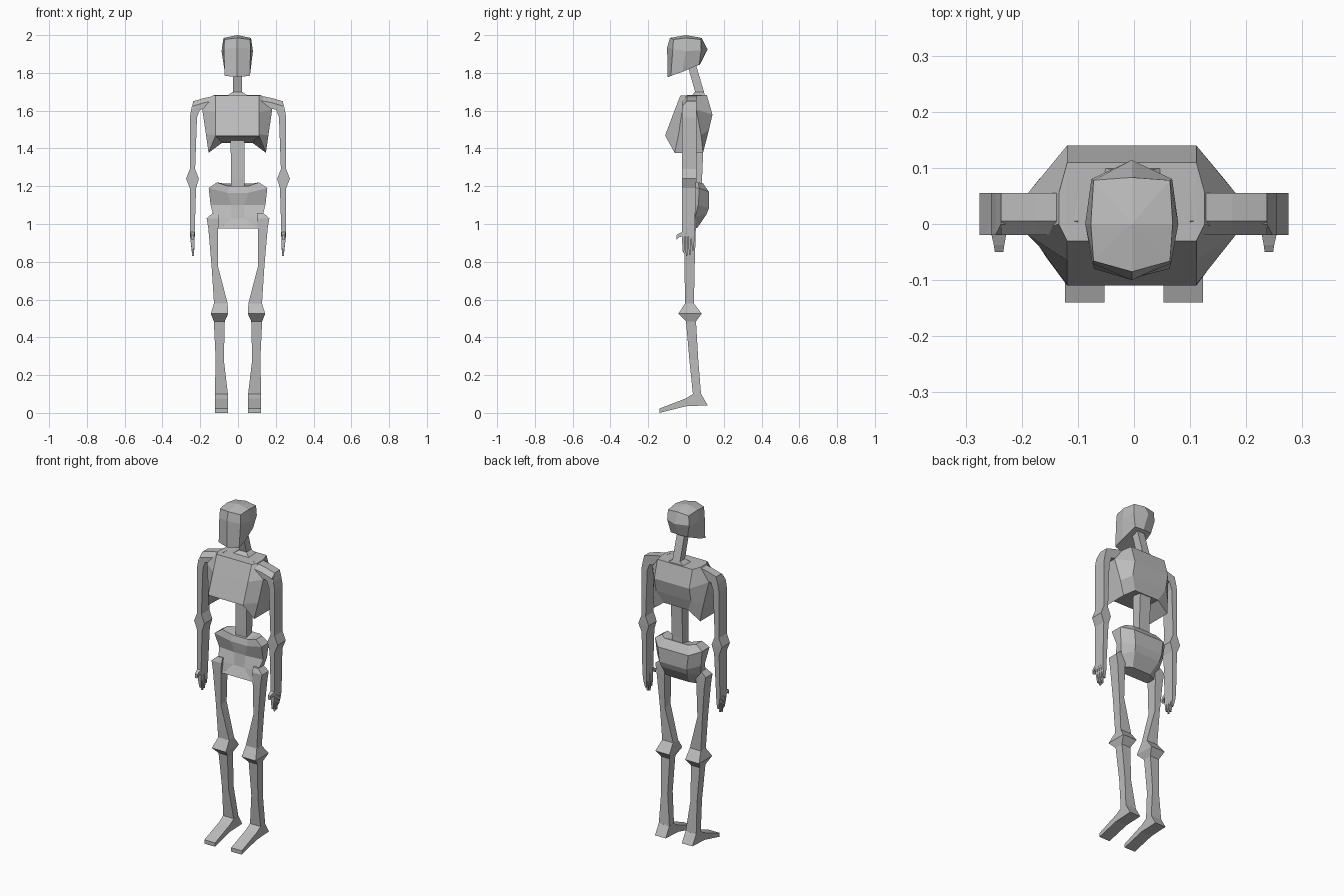
import bpy, bmesh

bone = bpy.data.materials.new("bone_grey")
bone.diffuse_color = (0.5, 0.5, 0.5, 1)


def loft(name, rings, sx=1, tip=None):
    """Skin matching rings of points; optional tip closes the last ring."""
    bm = bmesh.new()
    rows = [[bm.verts.new((x * sx, y, z)) for x, y, z in r] for r in rings]
    n = len(rows[0])
    for a, b in zip(rows, rows[1:]):
        for i in range(n):
            j = (i + 1) % n
            bm.faces.new((a[i], a[j], b[j], b[i]))

    def cap(r):
        if n == 8:
            for q in ((0, 1, 4, 5), (1, 2, 3, 4), (5, 6, 7, 0)):
                bm.faces.new([r[k] for k in q])
        else:
            bm.faces.new(r)

    cap(rows[0])
    if tip:
        t = bm.verts.new(tip)
        for i in range(n):
            bm.faces.new((rows[-1][i], rows[-1][(i + 1) % n], t))
    else:
        cap(rows[-1])
    bmesh.ops.recalc_face_normals(bm, faces=bm.faces)
    me = bpy.data.meshes.new(name)
    bm.to_mesh(me)
    bm.free()
    me.materials.append(bone)
    ob = bpy.data.objects.new(name, me)
    bpy.context.collection.objects.link(ob)
    return ob


def rect(z, x0, x1, y0, y1):
    return [(x0, y0, z), (x1, y0, z), (x1, y1, z), (x0, y1, z)]


def octo(front, side, back):
    """Eight-sided ring: front (x,y,z), side (x,y0,y1,z), back (x,y,z)."""
    xf, yf, zf = front
    xs, y0, y1, zs = side
    xb, yb, zb = back
    return [(-xf, yf, zf), (xf, yf, zf), (xs, y0, zs), (xs, y1, zs),
            (xb, yb, zb), (-xb, yb, zb), (-xs, y1, zs), (-xs, y0, zs)]


def skull_ring(f, fr, r, br, b):
    """Ring from centre front round to centre back, mirrored in x."""
    m = [(-x, y, z) for x, y, z in (br, r, fr)]
    return [(0, *f), fr, r, br, (0, *b)] + m


# Head
head = loft("head", [
    skull_ring((-0.097, 1.777), (0.067, -0.08, 1.785), (0.066, -0.02, 1.805),
               (0.055, 0.07, 1.845), (0.075, 1.845)),
    skull_ring((-0.1, 1.935), (0.07, -0.07, 1.925), (0.083, 0.0, 1.915),
               (0.072, 0.08, 1.92), (0.114, 1.925)),
    skull_ring((-0.085, 1.985), (0.068, -0.066, 1.977), (0.073, 0.0, 1.985),
               (0.068, 0.078, 1.977), (0.083, 1.985)),
], tip=(0, 0, 2.0))
head.location.x = -0.004

# Neck and spine
loft("neck", [rect(1.68, -0.055, 0.05, 0.03, 0.1),
              rect(1.70, -0.027, 0.022, 0.048, 0.095),
              rect(1.87, -0.027, 0.022, 0.0, 0.045)])
loft("spine", [rect(1.1, -0.036, 0.034, 0.03, 0.085),
               rect(1.24, -0.036, 0.034, 0.03, 0.085),
               rect(1.47, -0.04, 0.034, 0.035, 0.095)])

# Ribcage with arched lower rim
ribs = loft("ribcage", [
    octo((0.115, -0.11, 1.467), (0.152, -0.06, 0.09, 1.377), (0.08, 0.1, 1.43)),
    octo((0.115, -0.108, 1.475), (0.165, -0.04, 0.08, 1.47), (0.115, 0.122, 1.5)),
    octo((0.115, -0.065, 1.59), (0.185, -0.02, 0.055, 1.605), (0.115, 0.14, 1.58)),
    octo((0.115, -0.03, 1.68), (0.13, 0.0, 0.055, 1.68), (0.115, 0.11, 1.683)),
])
ribs.location.x = -0.004

# Pelvis: flared crest, pinched front, rounded back
loft("pelvis", [
    octo((0.10, -0.015, 0.975), (0.105, 0.0, 0.04, 0.975), (0.06, 0.06, 0.98)),
    octo((0.035, 0.01, 1.03), (0.13, 0.0, 0.05, 1.04), (0.085, 0.108, 1.05)),
    octo((0.035, 0.02, 1.10), (0.145, 0.03, 0.065, 1.10), (0.09, 0.122, 1.085)),
    octo((0.055, 0.01, 1.165), (0.155, 0.0, 0.07, 1.19), (0.10, 0.122, 1.17)),
    octo((0.05, 0.02, 1.20), (0.112, 0.01, 0.065, 1.22), (0.08, 0.09, 1.215)),
])

for side, sx in (("right", 1), ("left", -1)):
    # Shoulder bar
    loft(side + "_shoulder", [
        [(x, -0.02, z0), (x, -0.02, z1 - 0.025), (x, 0.005, z1),
         (x, 0.055, z1), (x, 0.055, z0)]
        for x, z0, z1 in ((0.10, 1.62, 1.682), (0.175, 1.61, 1.668), (0.237, 1.60, 1.65))
    ], sx)
    # Arm with elbow ridge
    loft(side + "_arm", [
        rect(0.935, 0.23, 0.255, -0.02, 0.045),
        rect(1.19, 0.222, 0.255, -0.02, 0.053),
        rect(1.24, 0.207, 0.275, -0.02, 0.055),
        rect(1.29, 0.227, 0.255, -0.02, 0.055),
        rect(1.565, 0.217, 0.255, -0.02, 0.055),
        rect(1.61, 0.20, 0.247, -0.02, 0.055),
        rect(1.648, 0.20, 0.237, 0.0, 0.055),
    ], sx)
    # Fingers and thumb
    for i, length in enumerate((0.085, 0.105, 0.1, 0.075)):
        y = -0.02 + 0.0165 * i
        loft(f"{side}_finger_{i + 1}", [
            rect(0.935 - length, 0.233, 0.242, y + 0.003, y + 0.01),
            rect(0.90, 0.23, 0.25, y, y + 0.014),
            rect(0.94, 0.23, 0.255, y, y + 0.0155),
        ], sx)
    loft(side + "_thumb", [
        [(a, y, z0), (b, y, z0), (b, y, z1), (a, y, z1)]
        for y, a, b, z0, z1 in ((-0.015, 0.227, 0.255, 0.935, 0.96),
                                (-0.037, 0.231, 0.25, 0.93, 0.95),
                                (-0.05, 0.233, 0.248, 0.918, 0.942))
    ], sx)
    # Leg from hip to ankle with knee ridge
    loft(side + "_leg", [
        rect(0.095, 0.053, 0.123, 0.037, 0.08),
        rect(0.28, 0.075, 0.118, 0.018, 0.065),
        rect(0.485, 0.07, 0.128, 0.0, 0.053),
        rect(0.525, 0.052, 0.144, -0.04, 0.083),
        rect(0.58, 0.055, 0.127, -0.005, 0.042),
        rect(0.78, 0.107, 0.14, -0.008, 0.046),
        rect(0.975, 0.105, 0.157, -0.012, 0.052),
        rect(1.03, 0.10, 0.166, -0.012, 0.052),
        rect(1.057, 0.10, 0.135, 0.0, 0.05),
    ], sx)
    # Foot as a side profile pushed across x
    foot = [(0.08, 0.1), (0.115, 0.04), (0.0, 0.035), (-0.14, 0.0),
            (-0.14, 0.023), (0.0, 0.08 - 0.003), (0.037, 0.1)]
    loft(side + "_foot", [[(x, y, z) for y, z in foot] for x in (0.053, 0.123)], sx)
